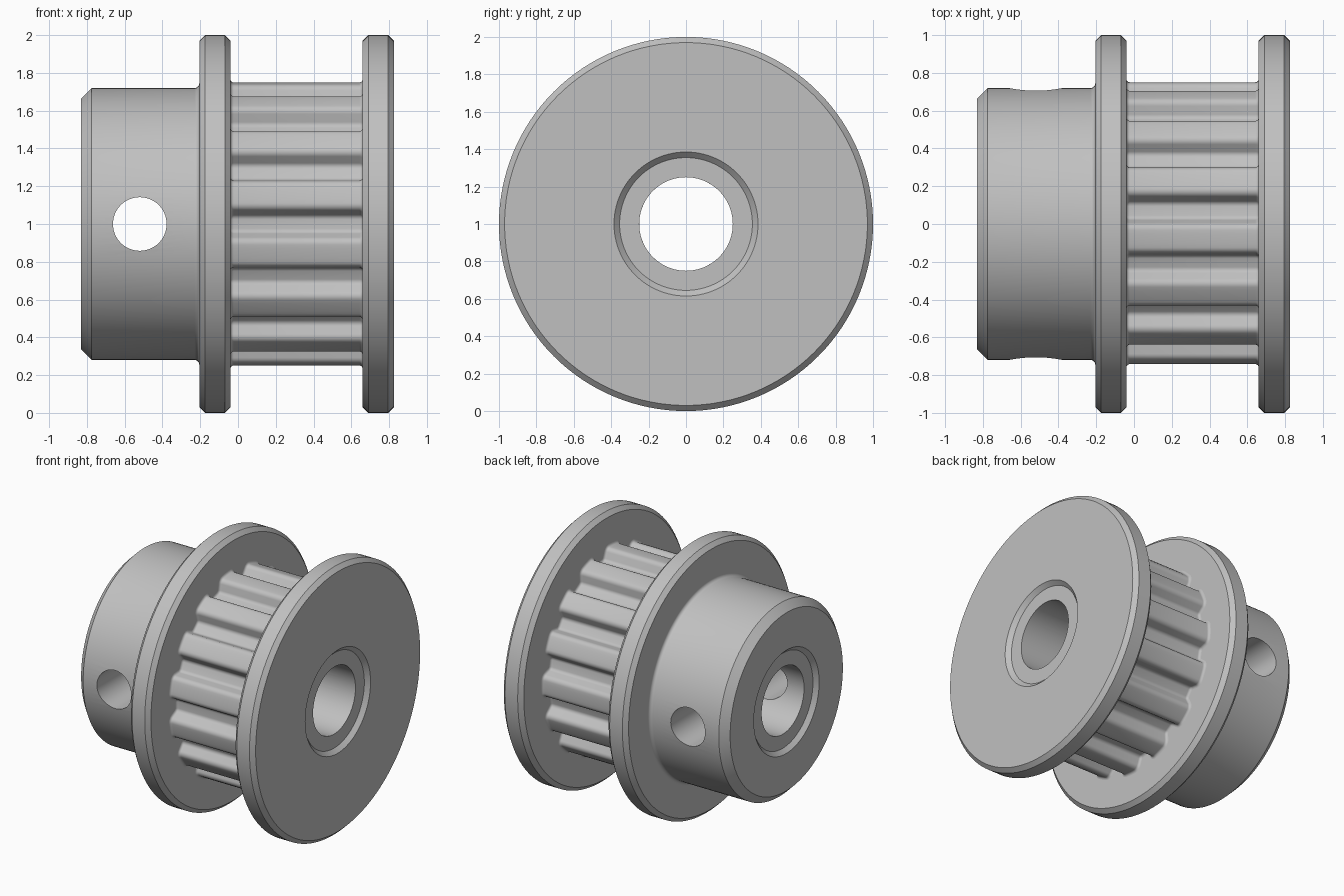
import bpy
import bmesh
from math import sin, cos, tan, pi, radians, sqrt
from mathutils import Vector, Matrix

if "Cube" in bpy.data.objects:
    bpy.data.objects.remove(bpy.data.objects["Cube"], do_unlink=True)

# One plain metal for everything
metal = bpy.data.materials.new("grey_metal")
metal.use_nodes = True
GREY = (0.53, 0.53, 0.53, 1)
metal.diffuse_color = GREY
metal.node_tree.nodes["Principled BSDF"].inputs["Base Color"].default_value = GREY

SEGMENTS = 128
TEETH = 15
BORE = 0.25
DRUM_R = 0.75
X_HUB, X_IN, X_A, X_B, X_OUT = -0.83, -0.205, -0.04, 0.66, 0.825
AXIS = Vector((0, 0, 1))


def rounded(points, steps=6):
    """Turn (a, b, radius) corners into a polyline with arc fillets."""
    out = []
    for i, (a, b, radius) in enumerate(points):
        p = Vector((a, b))
        if not radius:
            out.append(p)
            continue
        u = (Vector(points[i - 1][:2]) - p).normalized()
        v = (Vector(points[(i + 1) % len(points)][:2]) - p).normalized()
        half = u.angle(v) / 2
        centre = p + (u + v).normalized() * radius / sin(half)
        start = p + u * radius / tan(half) - centre
        end = p + v * radius / tan(half) - centre
        sweep = start.angle(end)
        for k in range(steps + 1):
            t = k / steps
            out.append(centre + (start * sin((1 - t) * sweep)
                                 + end * sin(t * sweep)) / sin(sweep))
    return out


def loft(name, rings):
    """Closed skin over rings of points, the last ring joined to the first."""
    bm = bmesh.new()
    loops = [[bm.verts.new(p) for p in ring] for ring in rings]
    for i, a in enumerate(loops):
        b = loops[(i + 1) % len(loops)]
        for j in range(len(a)):
            k = (j + 1) % len(a)
            bm.faces.new((a[j], a[k], b[k], b[j]))
    bmesh.ops.recalc_face_normals(bm, faces=bm.faces)
    mesh = bpy.data.meshes.new(name)
    bm.to_mesh(mesh)
    bm.free()
    mesh.materials.append(metal)
    obj = bpy.data.objects.new(name, mesh)
    bpy.context.collection.objects.link(obj)
    return obj


def revolve(name, profile):
    """Spin an (x, radius) outline about the pulley axis."""
    angles = [2 * pi * i / SEGMENTS for i in range(SEGMENTS)]
    return loft(name, [[Vector((p.x, -p.y * cos(a), p.y * sin(a))) + AXIS
                        for a in angles] for p in profile])


def activate(obj):
    bpy.ops.object.select_all(action="DESELECT")
    obj.select_set(True)
    bpy.context.view_layer.objects.active = obj


def recess(x, inward):
    """Shallow chamfered recess around the bore, from bore to face."""
    d = 0.03 * inward
    return [(x + d, BORE, 0), (x + d, 0.355, 0), (x, 0.385, 0)]


def flange_rim(x0, x1, c=0.03):
    return [(x0, 1 - c, 0), (x0 + c, 1, 0), (x1 - c, 1, 0), (x1, 1 - c, 0)]


# Hub with inner flange
hub_outline = (recess(X_HUB, 1)
               + [(X_HUB, 0.665, 0), (X_HUB + 0.055, 0.72, 0), (X_IN, 0.72, 0.025)]
               + flange_rim(X_IN, X_A) + [(X_A, BORE, 0)])
hub = revolve("hub_and_inner_flange", rounded(hub_outline))

# Cross hole for the set screws
bm = bmesh.new()
bmesh.ops.create_cone(bm, cap_ends=True, segments=64, radius1=0.142, radius2=0.142,
                      depth=2, matrix=Matrix.Translation((-0.52, 0, 1))
                      @ Matrix.Rotation(pi / 2, 4, "X"))
cut_mesh = bpy.data.meshes.new("screw_hole_cutter")
bm.to_mesh(cut_mesh)
bm.free()
cut_mesh.materials.append(metal)
cutter = bpy.data.objects.new("screw_hole_cutter", cut_mesh)
cutter.hide_render = True
bpy.context.collection.objects.link(cutter)
cut = hub.modifiers.new("screw_hole", "BOOLEAN")
cut.operation = "DIFFERENCE"
cut.solver = "EXACT"
cut.object = cutter
activate(hub)
bpy.ops.object.modifier_apply(modifier=cut.name)
bpy.data.objects.remove(cutter, do_unlink=True)

# Outer flange
outer_outline = [(X_B, BORE, 0)] + flange_rim(X_B, X_OUT) + recess(X_OUT, -1)[::-1]
outer = revolve("outer_flange", rounded(outer_outline))

# Toothed drum: one groove profile repeated around the axis
land = [(DRUM_R * sin(radians(a)), DRUM_R * cos(radians(a)), 0) for a in (12, 10)]
side = land + [(0.083, sqrt(DRUM_R ** 2 - 0.083 ** 2), 0.039), (0.042, 0.665, 0.03)]
groove = rounded([(-w, r, f) for w, r, f in side]
                 + [(w, r, f) for w, r, f in side[:0:-1]])
outline = []
for i in range(TEETH):
    turn = Matrix.Rotation(-2 * pi * i / TEETH, 2)
    outline += [turn @ p for p in groove]
count = len(outline)
normals = []
for i in range(count):
    t = outline[(i + 1) % count] - outline[i - 1]
    normals.append(Vector((-t.y, t.x)).normalized())


def section(x, grow):
    return [Vector((x, -(p + n * grow).y, (p + n * grow).x)) + AXIS
            for p, n in zip(outline, normals)]


def bore_ring(x):
    return [Vector((x, -p.y, p.x)) + AXIS for p in (q.normalized() * BORE for q in outline)]


# Small fillets where the teeth run into the flanges
F = 0.018
fillet = [(F * (1 - cos(a)), F * (1 - sin(a))) for a in (k * pi / 8 for k in range(5))]
rings = ([bore_ring(X_A)] + [section(X_A + d, g) for d, g in fillet]
         + [section(X_B - d, g) for d, g in fillet[::-1]] + [bore_ring(X_B)])
drum = loft("toothed_drum", rings)

for part in (hub, outer, drum):
    activate(part)
    bpy.ops.object.shade_smooth_by_angle(angle=radians(30))
